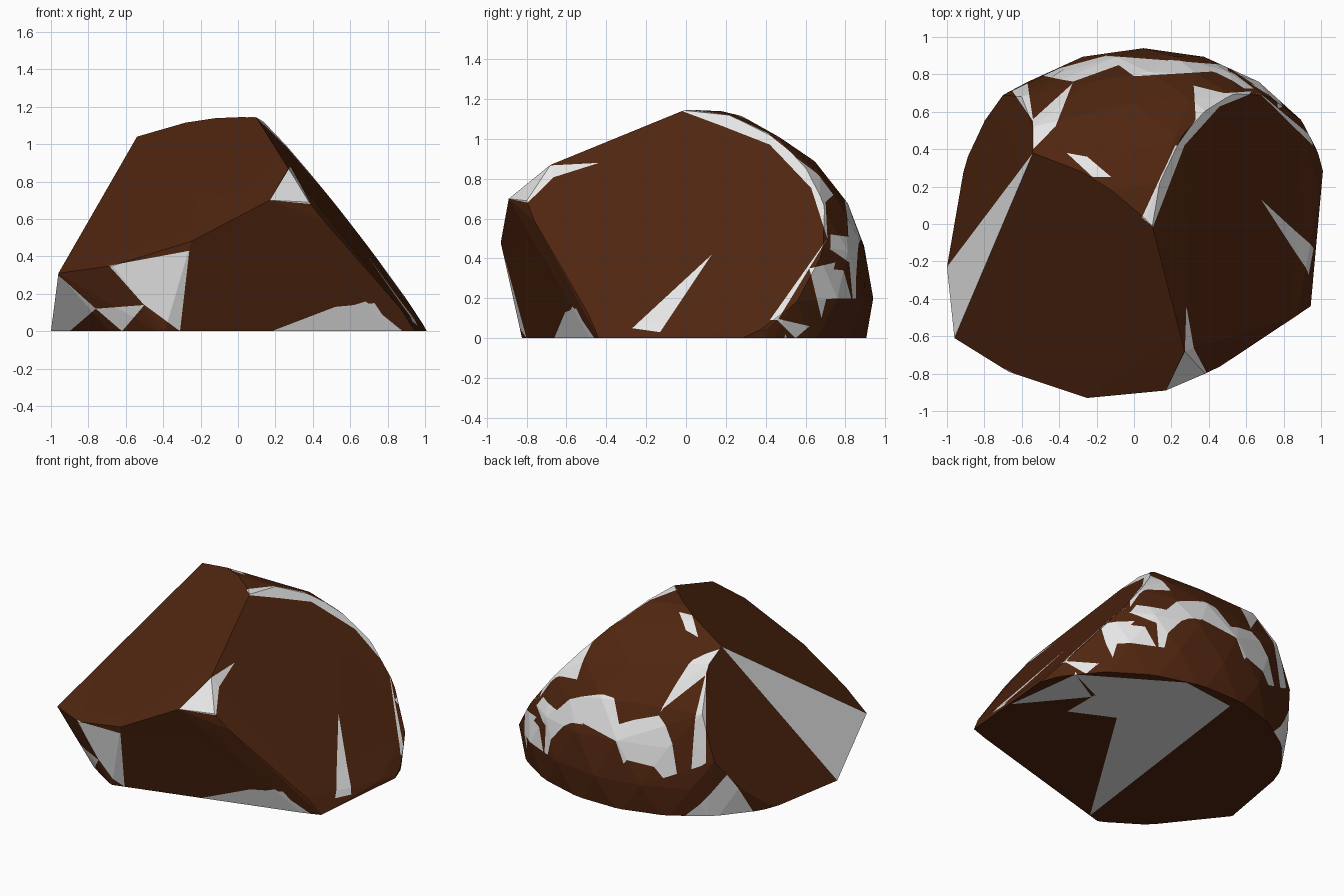
import bpy
import bmesh
from mathutils import Matrix, Vector

cube = bpy.data.objects.get("Cube")
if cube:
    bpy.data.objects.remove(cube, do_unlink=True)


def make_material(name, colour):
    mat = bpy.data.materials.new(name)
    mat.use_nodes = True
    mat.diffuse_color = colour
    mat.node_tree.nodes["Principled BSDF"].inputs["Base Color"].default_value = colour
    return mat


brown = make_material("dark brown stone", (0.08, 0.019, 0.005, 1))
grey = make_material("pale grey stone", (0.8, 0.8, 0.8, 1))

# Broad fracture planes: outward normal and offset
fractures = [
    ((1, -0.089, 0.775), 0.985),
    ((-0.487, -0.53, 1), 1.102),
    ((0.285, -1, -0.307), 0.712),
    ((-1, 0.173, 0.341), 0.96),
    ((0, 0, -1), 0),
]

# Corners where the fractures meet
corners = [
    (-0.54, 0.38, 1.04), (-0.28, 0.28, 1.115), (-0.12, 0.18, 1.139),
    (0.1, -0.02, 1.14), (0.27, -0.68, 0.87), (0.17, -0.89, 0.7),
    (0.38, -0.8, 0.69), (-0.25, -0.93, 0.48), (-0.67, -0.79, 0.35),
    (-0.96, -0.61, 0.31), (-1, -0.23, 0), (-0.6, -0.67, 0),
    (-0.31, -0.8, 0), (0.82, -0.48, 0), (0.87, -0.49, 0.12),
    (0.99, 0.15, 0.03), (0.97, 0.41, 0.05), (-0.54, 0.52, 0.97),
    (-0.6, 0.68, 0.7), (-0.7, 0.69, 0.4),
]

# Rounded dome, trimmed by every fracture
dome = bmesh.new()
bmesh.ops.create_icosphere(dome, subdivisions=3, radius=1)
bmesh.ops.transform(
    dome, verts=dome.verts,
    matrix=Matrix.Translation((0.05, 0, 0.2)) @ Matrix.Diagonal((1.05, 0.94, 0.95, 1)))
for normal, offset in fractures:
    n = Vector(normal)
    bmesh.ops.bisect_plane(
        dome, geom=dome.verts[:] + dome.edges[:] + dome.faces[:],
        plane_co=n * offset / n.length_squared, plane_no=n, clear_outer=True)
points = [v.co.copy() for v in dome.verts] + [Vector(c) for c in corners]
dome.free()

# Solid boulder wrapped around dome and corners
bm = bmesh.new()
for p in points:
    bm.verts.new(p)
bmesh.ops.remove_doubles(bm, verts=bm.verts, dist=0.03)
hull = bmesh.ops.convex_hull(bm, input=bm.verts)
spare = {g for g in hull["geom_interior"] + hull["geom_unused"]
         if isinstance(g, bmesh.types.BMVert)}
bmesh.ops.delete(bm, geom=list(spare), context="VERTS")
bmesh.ops.recalc_face_normals(bm, faces=bm.faces)
bmesh.ops.dissolve_limit(bm, angle_limit=0.06, verts=bm.verts, edges=bm.edges)


def facing_faces(i, j, direction, outline):
    """Faces turned toward a direction whose bounds overlap the outline."""
    found = []
    for f in bm.faces:
        if f.normal.dot(direction) < 0.05:
            continue
        if all(min(v.co[a] for v in f.verts) < max(p[k] for p in outline)
               and max(v.co[a] for v in f.verts) > min(p[k] for p in outline)
               for k, a in enumerate((i, j))):
            found.append(f)
    return found


def paint(i, j, direction, outline):
    """Cut a convex outline into the surface and colour it grey."""
    direction = Vector(direction)
    mid = [sum(p[k] for p in outline) / len(outline) for k in (0, 1)]
    sides = []
    for p, q in zip(outline, outline[1:] + outline[:1]):
        n, co = Vector(), Vector()
        n[i], n[j] = q[1] - p[1], p[0] - q[0]
        co[i], co[j] = p
        centre = Vector()
        centre[i], centre[j] = mid
        if n.dot(centre - co) > 0:
            n.negate()
        sides.append((co, n))
        faces = facing_faces(i, j, direction, outline)
        edges = {e for f in faces for e in f.edges}
        verts = {v for f in faces for v in f.verts}
        bmesh.ops.bisect_plane(bm, geom=faces + list(edges) + list(verts),
                               plane_co=co, plane_no=n, dist=0.0005)
        bm.normal_update()
    for f in facing_faces(i, j, direction, outline):
        c = f.calc_center_median()
        if all(n.dot(c - co) < 0 for co, n in sides):
            f.material_index = 1


# Bare grey patches, grouped by the side they lie on
front_patches = [
    [(-0.69, 0.35), (-0.26, 0.43), (-0.31, 0), (-0.5, 0.14)],
    [(-0.76, 0.12), (-0.5, 0.14), (-0.62, 0)],
    [(-0.96, 0.3), (-1, 0), (-0.9, 0), (-0.76, 0.12)],
    [(0.18, 0), (0.52, 0.13), (0.73, 0.15), (0.83, 0)],
    [(0.28, 0.88), (0.17, 0.7), (0.39, 0.68)],
]
side_patches = [
    [(0.13, 0.42), (-0.27, 0.05), (-0.13, 0.03)],
    [(0.62, 0.78), (0.7, 0.7), (0.71, 0.5)],
    [(0.71, 0.5), (0.42, 0.09), (0.46, 0.09)],
    [(-0.66, 0), (-0.46, 0), (-0.57, 0.16)],
    [(0.62, 0.35), (0.75, 0.38), (0.68, 0.1)],
    [(0.72, 0.45), (0.82, 0.38), (0.88, 0.5), (0.73, 0.52)],
    [(0.45, 0.1), (0.62, 0.06), (0.55, 0)],
]
far_side_patches = [
    [(0.38, 1.04), (-0.61, 0.31), (-0.23, 0)],
    [(0.62, 0.3), (0.45, 0), (0.75, 0)],
]
top_patches = [
    [(-0.36, 0.38), (-0.25, 0.36), (-0.12, 0.25), (-0.22, 0.25)],
    [(-0.33, 0.75), (-0.42, 0.52), (-0.54, 0.4), (-0.54, 0.56)],
    [(0.04, 0.03), (0.1, -0.02), (0.27, 0.42), (0.22, 0.42)],
    [(0.22, 0.4), (0.27, 0.42), (0.45, 0.62), (0.33, 0.56)],
    [(0.33, 0.56), (0.45, 0.62), (0.48, 0.7), (0.32, 0.74)],
    [(-0.15, 0.9), (0.5, 0.85), (0.5, 0.82), (0, 0.79)],
    [(-0.52, 0.8), (-0.15, 0.9), (-0.08, 0.85), (-0.33, 0.76)],
    [(0.5, 0.84), (0.68, 0.72), (0.8, 0.67), (0.75, 0.74)],
    [(-0.65, 0.71), (-0.57, 0.76), (-0.54, 0.55)],
]
bottom_patches = [
    [(0.35, 0.25), (-0.31, -0.8), (-0.1, 0.82)],
    [(0.35, 0.25), (-0.1, 0.82), (0.3, 0.87), (0.9, 0.5)],
    [(0.64, 0.35), (0.9, 0.5), (0.97, -0.05)],
    [(0.35, 0.25), (0.64, 0.11), (0.64, 0.38)],
]
for i, j, direction, patches in (
        (0, 2, (0, -1, 0), front_patches),
        (1, 2, (1, 0, 0), side_patches),
        (1, 2, (-1, 0, 0), far_side_patches),
        (0, 1, (0, 0, 1), top_patches),
        (0, 1, (0, 0, -1), bottom_patches)):
    for outline in patches:
        paint(i, j, direction, outline)

# Finished boulder
mesh = bpy.data.meshes.new("boulder")
bm.to_mesh(mesh)
bm.free()
mesh.materials.append(brown)
mesh.materials.append(grey)
boulder = bpy.data.objects.new("boulder", mesh)
bpy.context.collection.objects.link(boulder)
